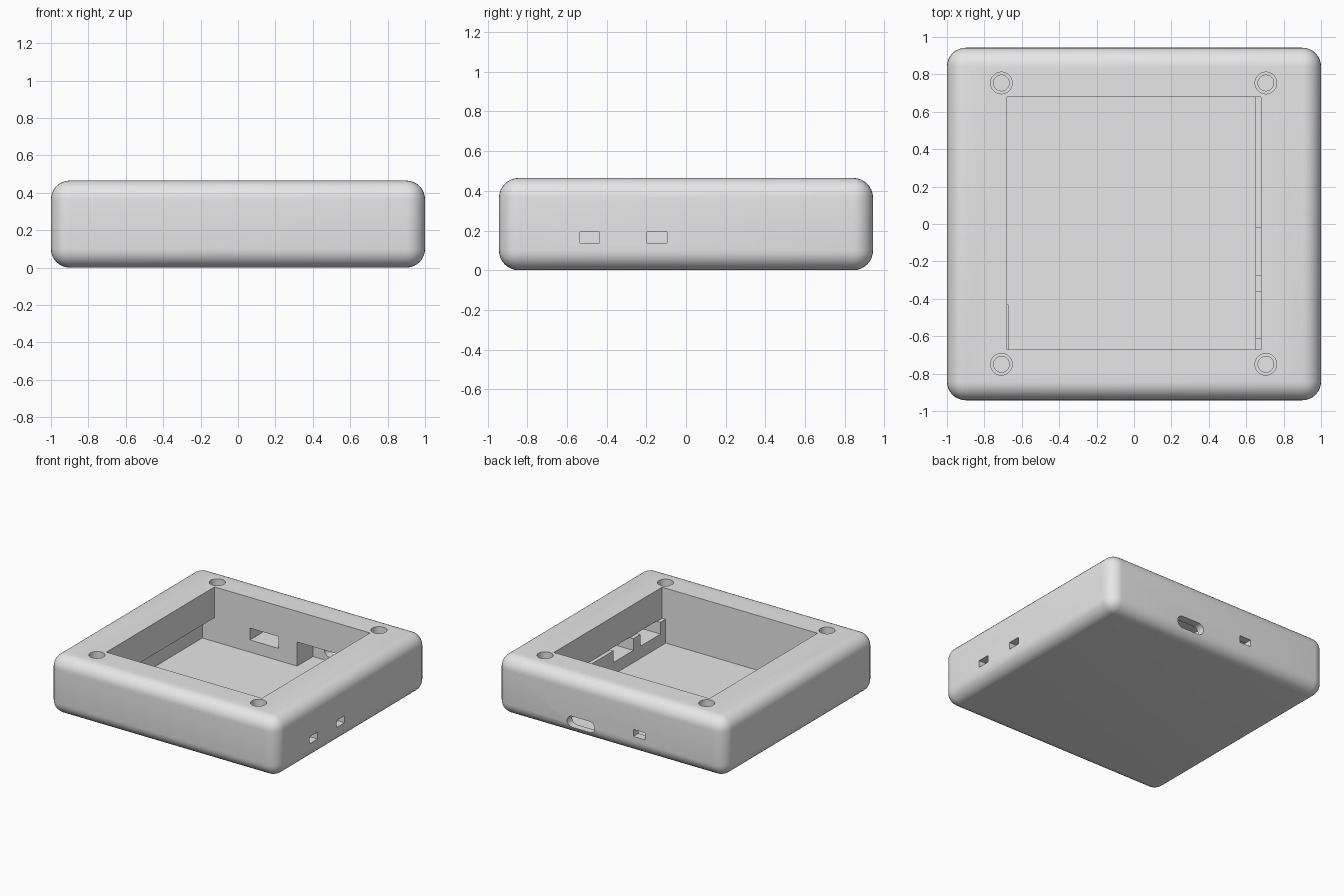
import bpy, bmesh, math
from mathutils import Matrix, Vector

if "Cube" in bpy.data.objects:
    bpy.data.objects.remove(bpy.data.objects["Cube"])

grey = bpy.data.materials.new("light_grey")
grey.diffuse_color = (0.8, 0.8, 0.8, 1)
grey.use_nodes = True
grey.node_tree.nodes["Principled BSDF"].inputs["Base Color"].default_value = grey.diffuse_color


def box(name, x, y, z, bevel=0, segments=8, axis=None):
    """Box from ranges; optionally round all edges or only those along one axis."""
    bm = bmesh.new()
    bmesh.ops.create_cube(bm, size=1)
    for v in bm.verts:
        v.co = Vector([(r[0] + r[1]) / 2 + c * (r[1] - r[0]) for c, r in zip(v.co, (x, y, z))])
    if bevel:
        edges = [e for e in bm.edges if axis is None or
                 abs((e.verts[0].co - e.verts[1].co).normalized()[axis]) > 0.9]
        bmesh.ops.bevel(bm, geom=edges, offset=bevel, segments=segments,
                        profile=0.5, affect='EDGES')
    return finish(name, bm)


def cylinder(name, x, y, z, radius):
    bm = bmesh.new()
    bmesh.ops.create_cone(bm, cap_ends=True, segments=40, radius1=radius, radius2=radius,
                          depth=z[1] - z[0],
                          matrix=Matrix.Translation((x, y, (z[0] + z[1]) / 2)))
    return finish(name, bm)


def finish(name, bm):
    mesh = bpy.data.meshes.new(name)
    bm.to_mesh(mesh)
    bm.free()
    mesh.materials.append(grey)
    obj = bpy.data.objects.new(name, mesh)
    bpy.context.collection.objects.link(obj)
    return obj


# Rounded case body
case = box("case", (-1, 1), (-0.9425, 0.9425), (0, 0.465), bevel=0.1)

# Top opening, and the lower chamber undercut on the left
cutters = [
    box("opening_cut", (-0.68, 0.68), (-0.672, 0.678), (0.219, 0.6)),
    box("chamber_cut", (-0.67, 0.65), (-0.675, 0.682), (0.03, 0.22)),
    box("undercut_cut", (-0.79, -0.66), (-0.43, 0.682), (0.03, 0.221)),
]

# Right side: wide inner pockets with small windows through the wall
for i, y in enumerate((-0.485, -0.147)):
    cutters.append(box(f"side_pocket_cut_{i}", (0.64, 0.94), (y - 0.125, y + 0.125), (0.126, 0.222)))
    cutters.append(box(f"side_window_cut_{i}", (0.92, 1.1), (y - 0.05, y + 0.05), (0.137, 0.192)))

# Back: small window and rounded connector slot with their pockets
cutters += [
    box("back_pocket_cut", (-0.373, -0.125), (0.67, 0.88), (0.126, 0.222)),
    box("back_window_cut", (-0.30, -0.20), (0.86, 1.1), (0.137, 0.192)),
    box("connector_pocket_cut", (0.04, 0.48), (0.67, 0.88), (0.03, 0.222)),
    box("connector_slot_cut", (0.14, 0.38), (0.86, 1.1), (0.063, 0.153),
        bevel=0.044, axis=1),
]

# Counterbored screw holes at the four corners
for sx in (-1, 1):
    for sy in (-1, 1):
        x, y = sx * 0.707 - 0.002, sy * 0.752 + 0.002
        cutters.append(cylinder("screw_head_cut", x, y, (0.36, 0.6), 0.058))
        cutters.append(cylinder("screw_shaft_cut", x, y, (0.1, 0.5), 0.042))

for c in cutters:
    m = case.modifiers.new(c.name, 'BOOLEAN')
    m.operation, m.solver, m.object = 'DIFFERENCE', 'EXACT', c

# Apply the cuts and remove the cutters
bpy.context.view_layer.update()
deps = bpy.context.evaluated_depsgraph_get()
result = bpy.data.meshes.new_from_object(case.evaluated_get(deps))
case.modifiers.clear()
case.data = result
result.materials.clear()
result.materials.append(grey)
for c in cutters:
    bpy.data.objects.remove(c, do_unlink=True)

# Smooth rounded edges, sharp corners elsewhere
bpy.ops.object.select_all(action='DESELECT')
case.select_set(True)
bpy.context.view_layer.objects.active = case
bpy.ops.object.shade_smooth_by_angle(angle=math.radians(30))
